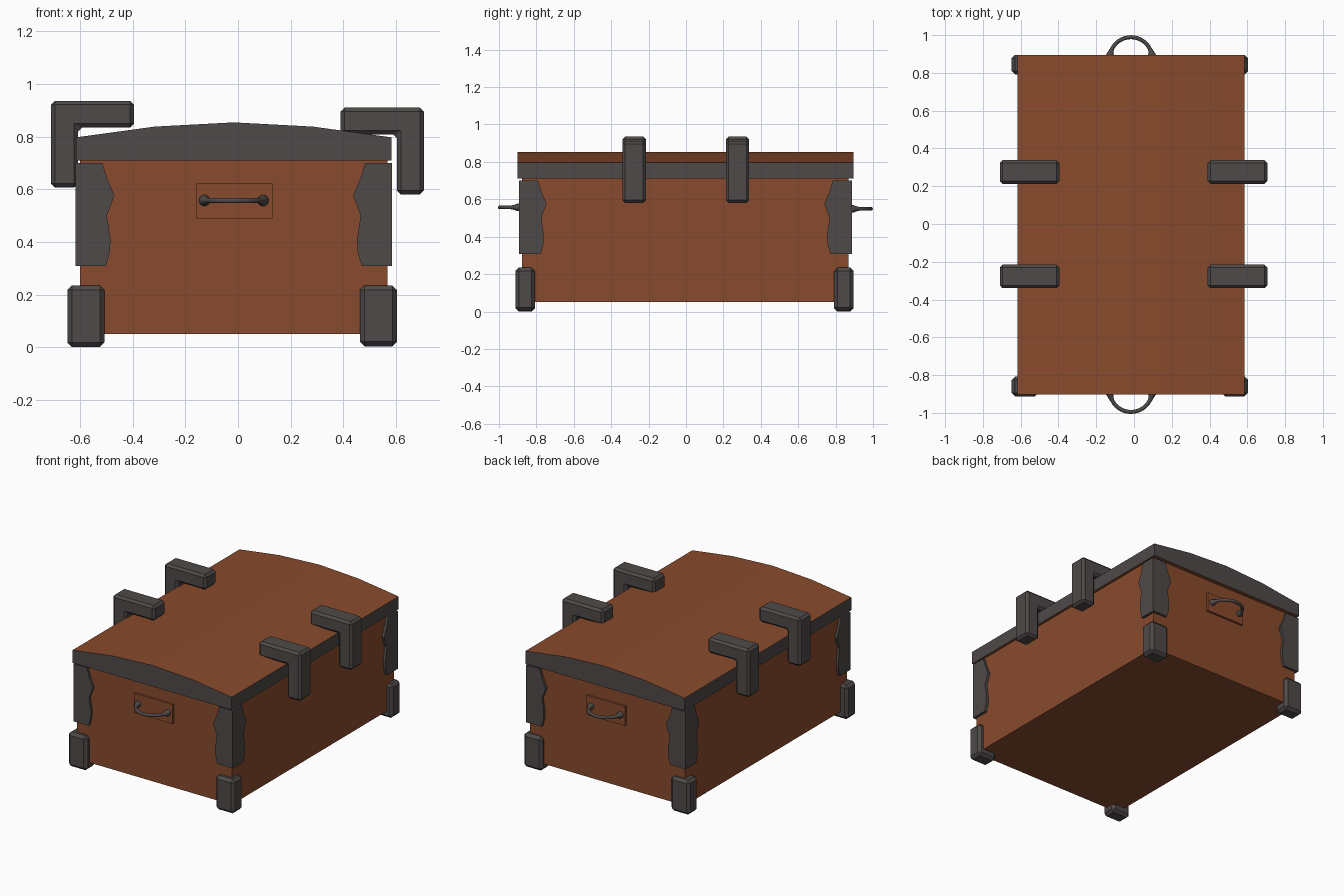
import bpy, bmesh, math
from mathutils import Vector

if "Cube" in bpy.data.objects:
    bpy.data.objects.remove(bpy.data.objects["Cube"])

CX, CY = -0.016, -0.003


def material(name, rgb):
    m = bpy.data.materials.new(name)
    m.diffuse_color = (*rgb, 1)
    m.use_nodes = True
    m.node_tree.nodes["Principled BSDF"].inputs["Base Color"].default_value = m.diffuse_color
    return m


WOOD = material("brown wood", (0.25, 0.07, 0.026))
IRON = material("dark iron", (0.076, 0.068, 0.065))


def finish(name, bm, mats, smooth=None, bevel=0):
    if bevel:
        bmesh.ops.bevel(bm, geom=bm.edges[:], offset=bevel, segments=1, affect='EDGES')
    bmesh.ops.recalc_face_normals(bm, faces=bm.faces[:])
    me = bpy.data.meshes.new(name)
    bm.to_mesh(me)
    bm.free()
    for m in mats:
        me.materials.append(m)
    ob = bpy.data.objects.new(name, me)
    bpy.context.scene.collection.objects.link(ob)
    if smooth:
        bpy.ops.object.select_all(action='DESELECT')
        ob.select_set(True)
        bpy.context.view_layer.objects.active = ob
        bpy.ops.object.shade_smooth_by_angle(angle=math.radians(smooth))
    return ob


def prism(bm, points, shift):
    """Extrude a closed outline along a vector."""
    face = bm.faces.new([bm.verts.new(p) for p in points])
    new = bmesh.ops.extrude_face_region(bm, geom=[face], use_keep_orig=True)["geom"]
    bmesh.ops.translate(bm, vec=shift, verts=[v for v in new if isinstance(v, bmesh.types.BMVert)])


def box(name, x, y, z, mat, bevel=0):
    bm = bmesh.new()
    prism(bm, [(x[0], y[0], z[0]), (x[1], y[0], z[0]), (x[1], y[1], z[0]), (x[0], y[1], z[0])],
          (0, 0, z[1] - z[0]))
    return finish(name, bm, [mat], bevel=bevel)


# Chest body
box("chest_body", (-0.60, 0.567), (-0.877, 0.87), (0.05, 0.712), WOOD)

# Curved lid: iron rim, wooden top and underside
bm = bmesh.new()
top = [(0.6, 0.797), (0.3, 0.838), (0, 0.854), (-0.3, 0.838), (-0.6, 0.797)]
outline = [(-0.6, 0.71), (0.6, 0.71)] + top
prism(bm, [(CX + x, -0.902, z) for x, z in outline], (0, 1.798, 0))
bm.normal_update()
bmesh.ops.recalc_face_normals(bm, faces=bm.faces[:])
for f in bm.faces:
    f.material_index = 0 if abs(f.normal.z) > 0.5 else 1
finish("lid", bm, [WOOD, IRON], smooth=30)

# Wavy corner plates and beveled feet
WAVE = [(0, 0.70), (0.102, 0.70), (0.12, 0.64), (0.148, 0.577), (0.119, 0.50),
        (0.133, 0.41), (0.13, 0.36), (0.115, 0.308), (0, 0.308)]
for sx, xn in ((-1, "left"), (1, "right")):
    for sy, yn in ((-1, "front"), (1, "back")):
        bm = bmesh.new()
        px, py = CX + sx * 0.601, CY + sy * 0.89
        prism(bm, [(px - sx * u, py, z) for u, z in WAVE], (0, -sy * 0.025, 0))
        prism(bm, [(px, py - sy * u, z) for u, z in WAVE], (-sx * 0.025, 0, 0))
        finish(f"{yn}_{xn}_corner_plate", bm, [IRON])
        fx, fy = -0.022 + sx * 0.626, -0.008 + sy * 0.904
        box(f"{yn}_{xn}_foot", sorted((fx, fx - sx * 0.141)), sorted((fy, fy - sy * 0.104)),
            (0.003 if sx > 0 else 0.0, 0.235), IRON, bevel=0.018)

# L-shaped clamps over the lid edges
for sx, xn, xo, xi, ztop in ((-1, "left", -0.71, -0.395, 0.936), (1, "right", 0.706, 0.39, 0.91)):
    for y0, yn in ((-0.34, "front"), (0.213, "back")):
        bm = bmesh.new()
        t = 0.102
        zb = ztop - 0.33
        pts = [(xo, zb), (xo, ztop), (xi, ztop), (xi, ztop - t), (xo - sx * t, ztop - t), (xo - sx * t, zb)]
        prism(bm, [(x, y0, z) for x, z in pts], (0, 0.125, 0))
        finish(f"{yn}_{xn}_clamp", bm, [IRON], bevel=0.015)

# Carry handles with backing plates
for sy, yn, z0 in ((-1, "front", 0.557), (1, "back", 0.549)):
    ys = sorted((CY + sy * 0.86, CY + sy * 0.888))
    box(f"{yn}_handle_plate", (-0.16, 0.131), ys, (z0 - 0.068, z0 + 0.064), WOOD)
    bm = bmesh.new()
    rings, n, sides = [], 20, 10
    for i in range(n + 1):
        a = math.pi * i / n
        out = Vector((math.cos(a), sy * math.sin(a), 0))
        c = Vector((CX, CY + sy * 0.88, z0)) + out * 0.112
        end = min(i, n - i)
        r = (0.022, 0.021, 0.014)[end] if end < 3 else 0.0105
        rings.append([bm.verts.new(c + out * r * math.cos(b) + Vector((0, 0, r * math.sin(b))))
                      for b in (2 * math.pi * k / sides for k in range(sides))])
    for p, q in zip(rings, rings[1:]):
        for k in range(sides):
            m = (k + 1) % sides
            bm.faces.new((p[k], p[m], q[m], q[k]))
    bm.faces.new(rings[0])
    bm.faces.new(rings[-1])
    finish(f"{yn}_handle", bm, [IRON], smooth=50)
